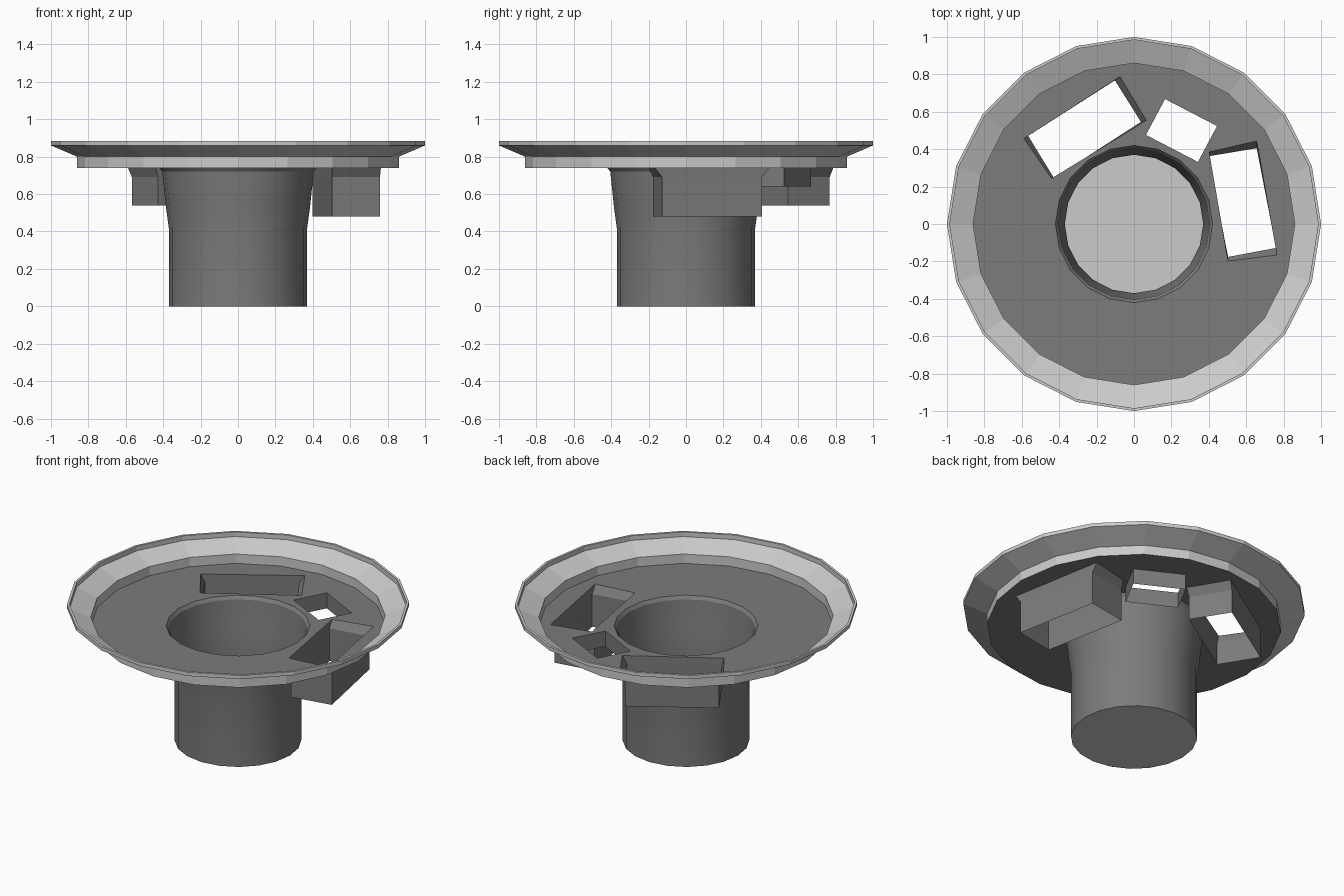
import bpy, bmesh
from math import cos, sin, pi

if "Cube" in bpy.data.objects:
    bpy.data.objects.remove(bpy.data.objects["Cube"])

SIDES = 20
FLOOR_Z = 0.74


def grey(name, value):
    mat = bpy.data.materials.new(name)
    mat.diffuse_color = (value, value, value, 1)
    mat.use_nodes = True
    mat.node_tree.nodes["Principled BSDF"].inputs["Base Color"].default_value = mat.diffuse_color
    return mat


DARK = grey("dark_grey", 0.2)
MEDIUM = grey("medium_grey", 0.56)


def ring(bm, r, z):
    return [bm.verts.new((r * cos(2 * pi * i / SIDES), r * sin(2 * pi * i / SIDES), z))
            for i in range(SIDES)]


def loop(bm, points, z):
    return [bm.verts.new((x, y, z)) for x, y in points]


def bridge(bm, a, b):
    n = len(a)
    for i in range(n):
        j = (i + 1) % n
        bm.faces.new((a[i], a[j], b[j], b[i]))


def finish(bm, name, mat, smooth=False):
    mesh = bpy.data.meshes.new(name)
    bm.to_mesh(mesh)
    bm.free()
    mesh.materials.append(mat)
    obj = bpy.data.objects.new(name, mesh)
    bpy.context.collection.objects.link(obj)
    if smooth:
        bpy.ops.object.select_all(action='DESELECT')
        obj.select_set(True)
        bpy.context.view_layer.objects.active = obj
        bpy.ops.object.shade_smooth_by_angle(angle=pi / 6)
    return obj


def lathe(name, profile, mat, smooth=False):
    bm = bmesh.new()
    rings = [ring(bm, r, z) for r, z in profile]
    for a, b in zip(rings, rings[1:]):
        bridge(bm, a, b)
    return finish(bm, name, mat, smooth)


# Pockets: lower outline, opening outline in the floor, bottom height
small = [(0.064, 0.476), (0.342, 0.332), (0.444, 0.524), (0.166, 0.668)]
pockets = {
    "right_pocket": ([(0.398, 0.362), (0.503, -0.176), (0.759, -0.128), (0.656, 0.405)],
                     [(0.402, 0.385), (0.503, -0.198), (0.764, -0.166), (0.656, 0.444)], 0.48),
    "small_pocket": (small, small, 0.64),
    "left_pocket": ([(-0.567, 0.473), (-0.428, 0.246), (0.037, 0.546), (-0.102, 0.768)],
                    [(-0.588, 0.457), (-0.441, 0.244), (0.066, 0.554), (-0.075, 0.788)], 0.54),
}

# Open-bottomed pocket walls with flared upper lip
for name, (low, top, z) in pockets.items():
    bm = bmesh.new()
    loops = [loop(bm, low, z), loop(bm, low, 0.69), loop(bm, top, FLOOR_Z)]
    for a, b in zip(loops, loops[1:]):
        bridge(bm, a, b)
    finish(bm, name, DARK)

# Tray floor with the cup hole and pocket openings left out
bm = bmesh.new()
outlines = [ring(bm, 0.86, FLOOR_Z), ring(bm, 0.42, FLOOR_Z)]
outlines += [loop(bm, top, FLOOR_Z) for low, top, z in pockets.values()]
edges = [bm.edges.new((o[i], o[(i + 1) % len(o)])) for o in outlines for i in range(len(o))]
bmesh.ops.triangle_fill(bm, use_beauty=True, edges=edges, normal=(0, 0, 1))
finish(bm, "tray_floor", DARK)

# Raised flared rim with a narrow upright lip
lathe("tray_rim", [(0.86, FLOOR_Z), (0.86, 0.80), (1.0, 0.86), (1.0, 0.884), (0.985, 0.884),
                   (0.985, 0.854)], MEDIUM)

# Central cup wall widening to its mouth
lathe("cup_wall", [(0.37, 0), (0.37, 0.42), (0.384, 0.52), (0.405, 0.72), (0.42, FLOOR_Z)],
      DARK, smooth=True)

# Cup bottom disc
bm = bmesh.new()
bm.faces.new(ring(bm, 0.37, 0))
finish(bm, "cup_bottom", MEDIUM)
